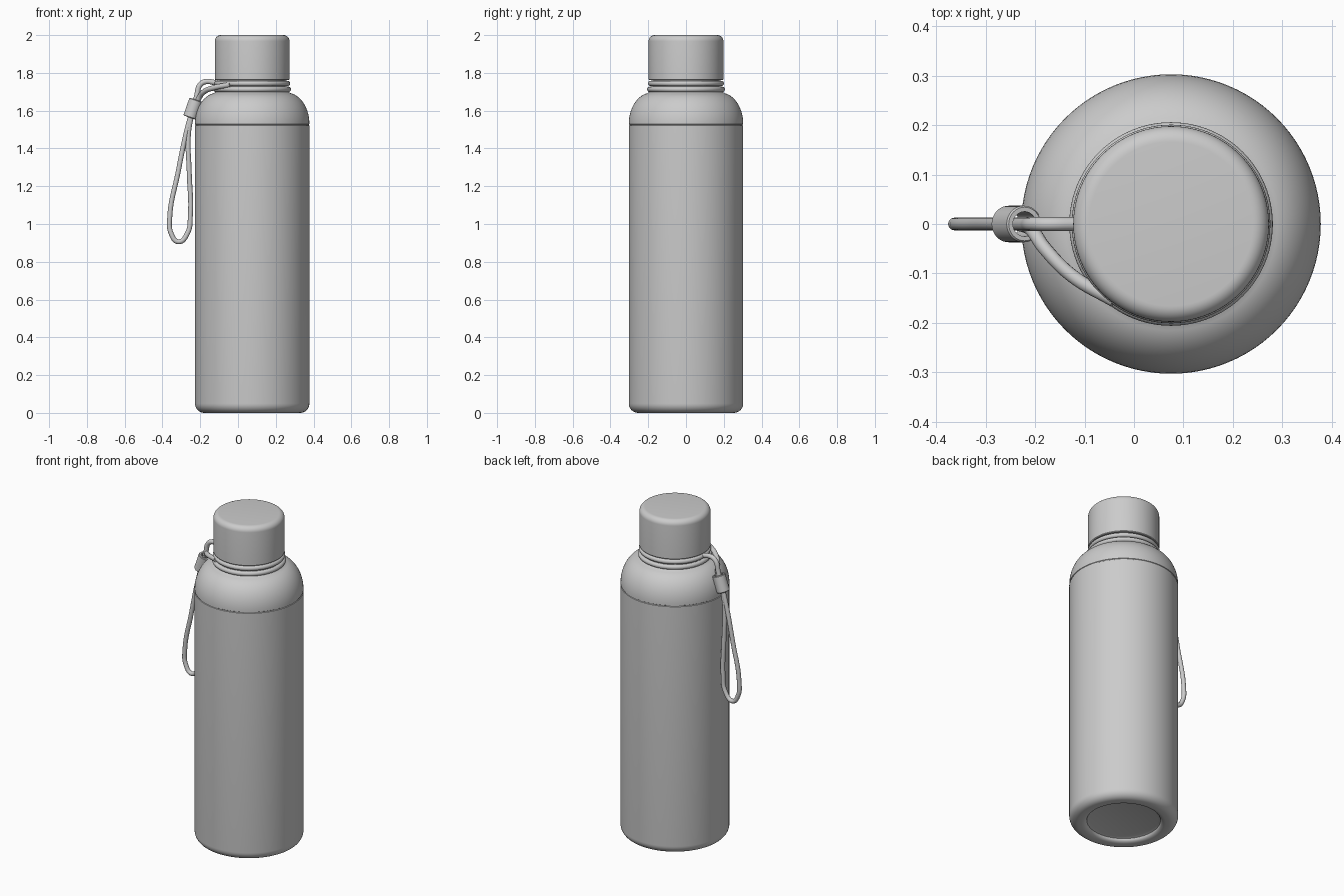
import bpy, bmesh, math
from mathutils import Vector

if "Cube" in bpy.data.objects:
    bpy.data.objects.remove(bpy.data.objects["Cube"])

CX = 0.075  # bottle axis


def arc(r, z, rr, rz, a0, a1, n=8):
    """Elliptical profile arc centred on (r, z), angles in degrees."""
    return [(r + rr * math.cos(math.radians(a0 + (a1 - a0) * i / n)),
             z + rz * math.sin(math.radians(a0 + (a1 - a0) * i / n))) for i in range(n + 1)]


def lathe(name, profile, loc=(CX, 0, 0), closed=False, segs=96):
    bm = bmesh.new()
    rings = []
    for r, z in profile:
        if r < 1e-6:
            rings.append([bm.verts.new((0, 0, z))])
        else:
            rings.append([bm.verts.new((r * math.cos(2 * math.pi * i / segs),
                                        r * math.sin(2 * math.pi * i / segs), z)) for i in range(segs)])
    pairs = list(zip(rings, rings[1:] + rings[:1])) if closed else list(zip(rings, rings[1:]))
    for a, b in pairs:
        for i in range(segs):
            j = (i + 1) % segs
            if len(a) == 1:
                bm.faces.new((a[0], b[j], b[i]))
            elif len(b) == 1:
                bm.faces.new((a[i], a[j], b[0]))
            else:
                bm.faces.new((a[i], a[j], b[j], b[i]))
    bmesh.ops.recalc_face_normals(bm, faces=bm.faces)
    me = bpy.data.meshes.new(name)
    bm.to_mesh(me)
    bm.free()
    ob = bpy.data.objects.new(name, me)
    bpy.context.collection.objects.link(ob)
    ob.location = loc
    smooth(ob)
    return ob


def smooth(ob):
    bpy.ops.object.select_all(action='DESELECT')
    ob.select_set(True)
    bpy.context.view_layer.objects.active = ob
    bpy.ops.object.shade_smooth_by_angle(angle=math.radians(35))


def cord(name, pts, radius=0.013, cyclic=False):
    cu = bpy.data.curves.new(name, 'CURVE')
    cu.dimensions = '3D'
    cu.bevel_depth = radius
    cu.bevel_resolution = 4
    cu.use_fill_caps = True
    sp = cu.splines.new('BEZIER')
    sp.bezier_points.add(len(pts) - 1)
    for bp, p in zip(sp.bezier_points, pts):
        bp.co = p
        bp.handle_left_type = bp.handle_right_type = 'AUTO'
    sp.use_cyclic_u = cyclic
    sp.resolution_u = 10
    ob = bpy.data.objects.new(name, cu)
    bpy.context.collection.objects.link(ob)
    return ob


# Body: recessed base, rounded foot, straight wall with a fine seam, domed shoulder
body = [(0, 0.025), (0.19, 0.025)] + arc(0.235, 0.02, 0.03, 0.02, 180, 270, 4)
body += arc(0.253, 0.05, 0.05, 0.05, -90, 0)
body += [(0.303, 1.521), (0.300, 1.523), (0.300, 1.527), (0.303, 1.529)]
body += arc(0.183, 1.53, 0.12, 0.165, 4, 80, 14) + [(0.192, 1.70), (0.183, 1.71), (0.183, 1.77)]
lathe("bottle_body", body)

# Screw cap
cap = [(0, 1.762), (0.195, 1.762), (0.198, 1.766)] + arc(0.166, 1.968, 0.032, 0.032, 0, 90) + [(0, 2.0)]
lathe("cap", cap)

# Neck bead and cord wrapped around the neck
lathe("neck_bead", arc(0.192, 1.713, 0.014, 0.014, 0, 337.5, 15), closed=True)
lathe("neck_cord", arc(0.187, 1.744, 0.014, 0.014, 0, 337.5, 15), closed=True)

# Sliding clasp: hollow sleeve, tilted along the strap
clasp = [(0.025, -0.05), (0.034, -0.05), (0.037, -0.046), (0.037, 0.046), (0.034, 0.05), (0.025, 0.05)]
sleeve = lathe("strap_clasp", clasp, (-0.238, 0, 1.61), True, 40)
sleeve.rotation_euler = Vector((0.035, 0, 0.1)).to_track_quat('Z', 'Y').to_euler()

# Hanging wrist loop
cord("wrist_loop", [(-0.236, 0, 1.62), (-0.270, 0, 1.50), (-0.318, 0, 1.27), (-0.361, 0, 1.04),
                    (-0.354, 0, 0.95), (-0.315, 0, 0.906), (-0.268, 0, 0.95), (-0.252, 0, 1.05),
                    (-0.258, 0, 1.27), (-0.262, 0, 1.48), (-0.236, 0, 1.62)])

# Two strands joining the clasp to the neck cord
cord("upper_strand", [(-0.236, 0, 1.61), (-0.218, 0, 1.68), (-0.202, 0, 1.735),
                      (-0.175, 0, 1.753), (-0.11, 0, 1.746)], 0.014)
cord("front_strand", [(-0.232, 0, 1.61), (-0.207, -0.012, 1.665), (-0.180, -0.05, 1.70),
                      (-0.125, -0.105, 1.722), (-0.04, -0.155, 1.738)], 0.014)
